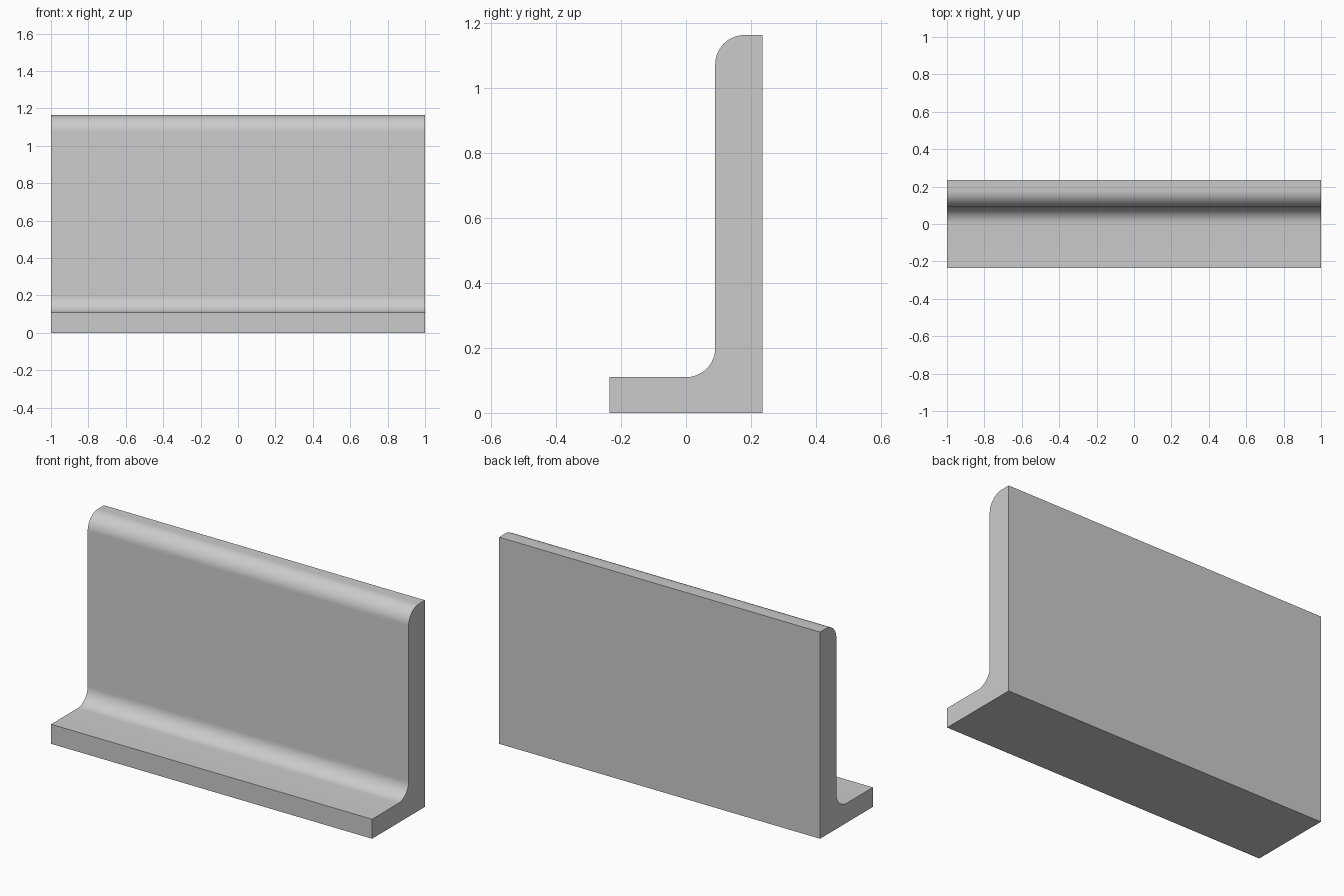
import bpy
import bmesh
from math import cos, sin, pi, radians

cube = bpy.data.objects.get("Cube")
if cube:
    bpy.data.objects.remove(cube, do_unlink=True)

HALF_LENGTH = 1.0
HALF_DEPTH = 0.235
HEIGHT = 1.164
BASE_TOP = 0.11
WALL_FRONT = 0.09
RADIUS = 0.09
STEPS = 16


def arc(cy, cz, start, end):
    """Points of a rounded corner in the (y, z) plane."""
    angles = [start + (end - start) * i / STEPS for i in range(STEPS + 1)]
    return [(cy + RADIUS * cos(a), cz + RADIUS * sin(a)) for a in angles]


# L-shaped section: base lip, concave fillet, wall, rounded top edge
profile = [(HALF_DEPTH, 0), (-HALF_DEPTH, 0), (-HALF_DEPTH, BASE_TOP)]
profile += arc(WALL_FRONT - RADIUS, BASE_TOP + RADIUS, -pi / 2, 0)
profile += arc(WALL_FRONT + RADIUS, HEIGHT - RADIUS, pi, pi / 2)
profile.append((HALF_DEPTH, HEIGHT))

# Sweep the section along x
bm = bmesh.new()
end_face = bm.faces.new([bm.verts.new((-HALF_LENGTH, y, z)) for y, z in profile])
swept = bmesh.ops.extrude_face_region(bm, geom=[end_face], use_keep_orig=True)
moved = [v for v in swept["geom"] if isinstance(v, bmesh.types.BMVert)]
bmesh.ops.translate(bm, verts=moved, vec=(2 * HALF_LENGTH, 0, 0))
bmesh.ops.recalc_face_normals(bm, faces=bm.faces)
mesh = bpy.data.meshes.new("skirting_profile")
bm.to_mesh(mesh)
bm.free()

board = bpy.data.objects.new("skirting_profile", mesh)
bpy.context.collection.objects.link(board)

# Plain grey finish
grey = bpy.data.materials.new("light_grey")
grey.use_nodes = True
colour = (0.6, 0.6, 0.6, 1)
grey.diffuse_color = colour
grey.node_tree.nodes["Principled BSDF"].inputs["Base Color"].default_value = colour
mesh.materials.append(grey)

# Smooth curves with crisp corners
bpy.ops.object.select_all(action="DESELECT")
board.select_set(True)
bpy.context.view_layer.objects.active = board
bpy.ops.object.shade_smooth_by_angle(angle=radians(30))
